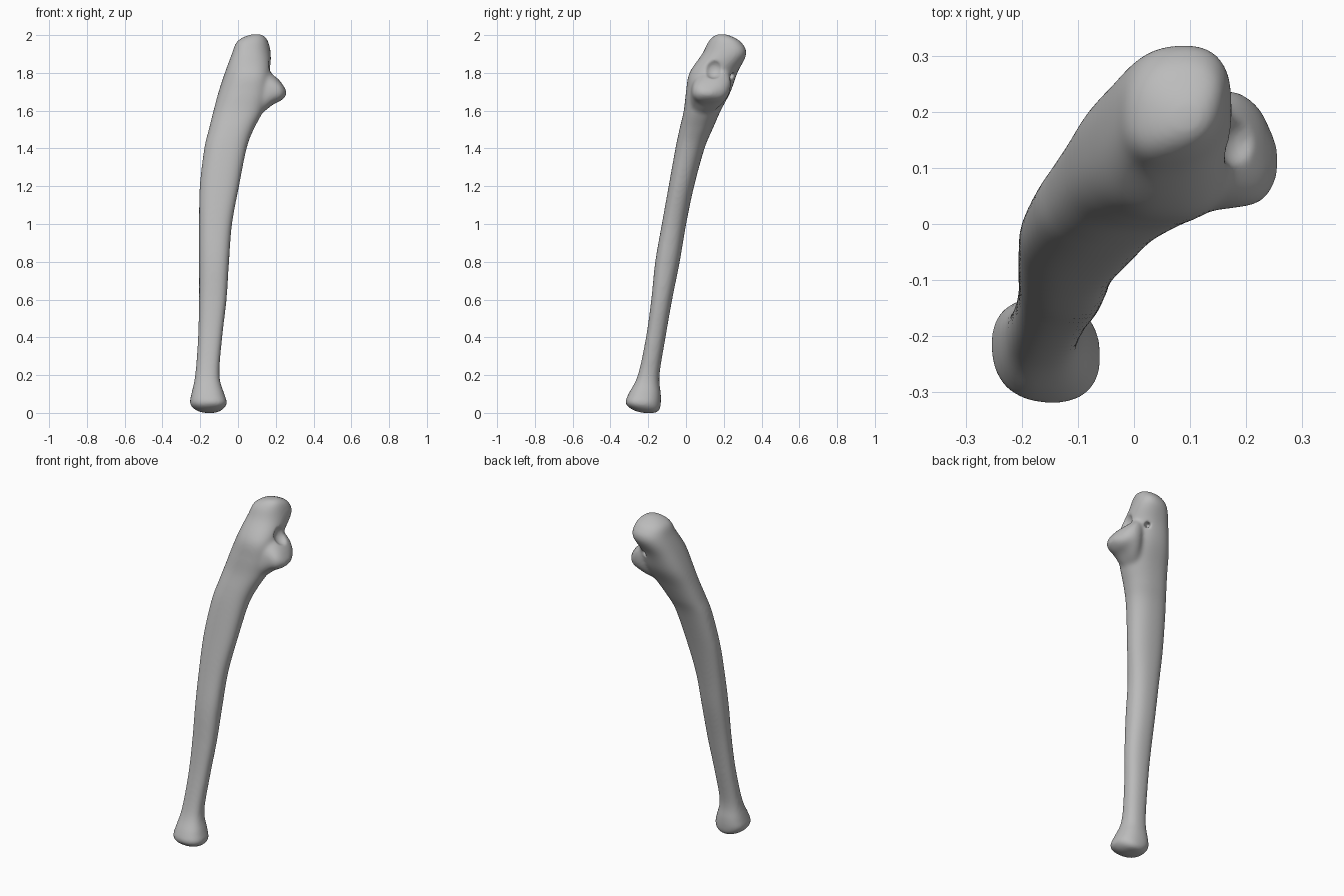
import bpy, bmesh, math
from mathutils import Vector

cube = bpy.data.objects.get("Cube")
if cube:
    bpy.data.objects.remove(cube)

grey = bpy.data.materials.new("bone_grey")
grey.use_nodes = True
colour = (0.5, 0.5, 0.5, 1)
grey.diffuse_color = colour
grey.node_tree.nodes["Principled BSDF"].inputs["Base Color"].default_value = colour

# Shaft cross-sections: height, x range, y range, skew
SHAFT = [
    (0.00, -.18, -.12, -.23, -.16, 0), (0.015, -.225, -.085, -.28, -.14, 0),
    (0.05, -.255, -.058, -.32, -.133, -.1), (0.1, -.247, -.072, -.305, -.133, -.1),
    (0.2, -.227, -.098, -.255, -.14, -.1), (0.4, -.212, -.083, -.212, -.108, -.12),
    (0.6, -.207, -.06, -.184, -.073, -.12), (0.8, -.207, -.047, -.163, -.033, -.12),
    (1.0, -.207, -.031, -.128, .001, -.12), (1.2, -.203, .006, -.092, .043, -.12),
    (1.4, -.179, .046, -.056, .098, -.12), (1.5, -.155, .083, -.035, .14, -.1),
    (1.6, -.13, .135, -.012, .184, -.1), (1.7, -.103, .168, 0, .236, -.1),
    (1.8, -.07, .172, .018, .272, -.1), (1.9, -.033, .174, .085, .32, .15),
    (1.96, -.01, .162, .115, .295, .2), (1.99, .03, .145, .14, .25, .2),
    (2.005, .075, .12, .165, .21, .2)]
# Side process cross-sections: x, y range, height range, skew
PROCESS = [
    (.03, .01, .18, 1.55, 1.84, .5), (.1, .018, .21, 1.57, 1.84, .4),
    (.145, .024, .235, 1.6, 1.83, .3), (.185, .029, .235, 1.632, 1.797, .2),
    (.222, .037, .208, 1.65, 1.758, .1), (.245, .06, .165, 1.668, 1.725, 0),
    (.256, .085, .14, 1.68, 1.705, 0)]
SIDES, STEPS = 48, 6


def blend(a, b, c, d, t):
    return 0.5 * (2*b + (c - a)*t + (2*a - 5*b + 4*c - d)*t*t + (3*b - a - 3*c + d)*t**3)


def smooth_rows(rows):
    out = []
    for i in range(len(rows) - 1):
        four = [rows[max(0, min(len(rows) - 1, i + k))] for k in (-1, 0, 1, 2)]
        out += [[blend(*v, s / STEPS) for v in zip(*four)] for s in range(STEPS)]
    return out + [rows[-1]]


def full(value):
    return math.copysign(abs(value) ** 0.85, value)


def loft(bm, rows, place):
    rings = []
    for u, a0, a1, b0, b1, skew in smooth_rows(rows):
        ring = []
        for k in range(SIDES):
            t = math.tau * k / SIDES
            a = (a0 + a1) / 2 + (a1 - a0) / 2 * full(math.cos(t))
            b = (b0 + b1) / 2 + (b1 - b0) / 2 * full(math.sin(t + skew))
            ring.append(bm.verts.new(place(u, a, b)))
        rings.append(ring)
    for lower, upper in zip(rings, rings[1:]):
        for k in range(SIDES):
            n = (k + 1) % SIDES
            bm.faces.new((lower[k], lower[n], upper[n], upper[k]))
    bm.faces.new(rings[0][::-1])
    bm.faces.new(rings[-1])


# Shaft with its swollen ends, and the process growing sideways out of it
bm = bmesh.new()
loft(bm, SHAFT, lambda u, a, b: (a, b, u))
loft(bm, PROCESS, lambda u, a, b: (u, a, b))

mesh = bpy.data.meshes.new("long_bone")
bm.to_mesh(mesh)
bm.free()
bone = bpy.data.objects.new("long_bone", mesh)
bpy.context.collection.objects.link(bone)


# Cutters for the joint hollow and the small hole behind it
def cutter(name, location, scale, axis):
    bpy.ops.mesh.primitive_uv_sphere_add(radius=1, location=location)
    tool = bpy.context.object
    tool.name = name
    tool.scale = scale
    tool.rotation_euler = Vector(axis).to_track_quat("Z", "Y").to_euler()
    tool.hide_render = True
    cut = bone.modifiers.new(name, "BOOLEAN")
    cut.object = tool
    cut.operation = "DIFFERENCE"


def remesh(size, rounds):
    mod = bone.modifiers.new("fuse", "REMESH")
    mod.mode = "VOXEL"
    mod.voxel_size = size
    mod.use_smooth_shade = True
    soft = bone.modifiers.new("soften", "SMOOTH")
    soft.factor = 0.5
    soft.iterations = rounds


remesh(0.008, 14)
cutter("joint_hollow", (.205, .145, 1.825), (.055, .055, .055), (0, 0, 1))
cutter("small_hole", (.115, .25, 1.78), (.018, .018, .05), (1, 1, -.6))
remesh(0.007, 6)

# Bake the modifiers, then drop the cutters
bpy.context.view_layer.update()
baked = bpy.data.meshes.new_from_object(bone.evaluated_get(bpy.context.evaluated_depsgraph_get()))
bone.modifiers.clear()
bone.data = baked
for name in ("joint_hollow", "small_hole"):
    bpy.data.objects.remove(bpy.data.objects[name])
baked.materials.clear()
baked.materials.append(grey)
for face in baked.polygons:
    face.material_index = 0
    face.use_smooth = True
